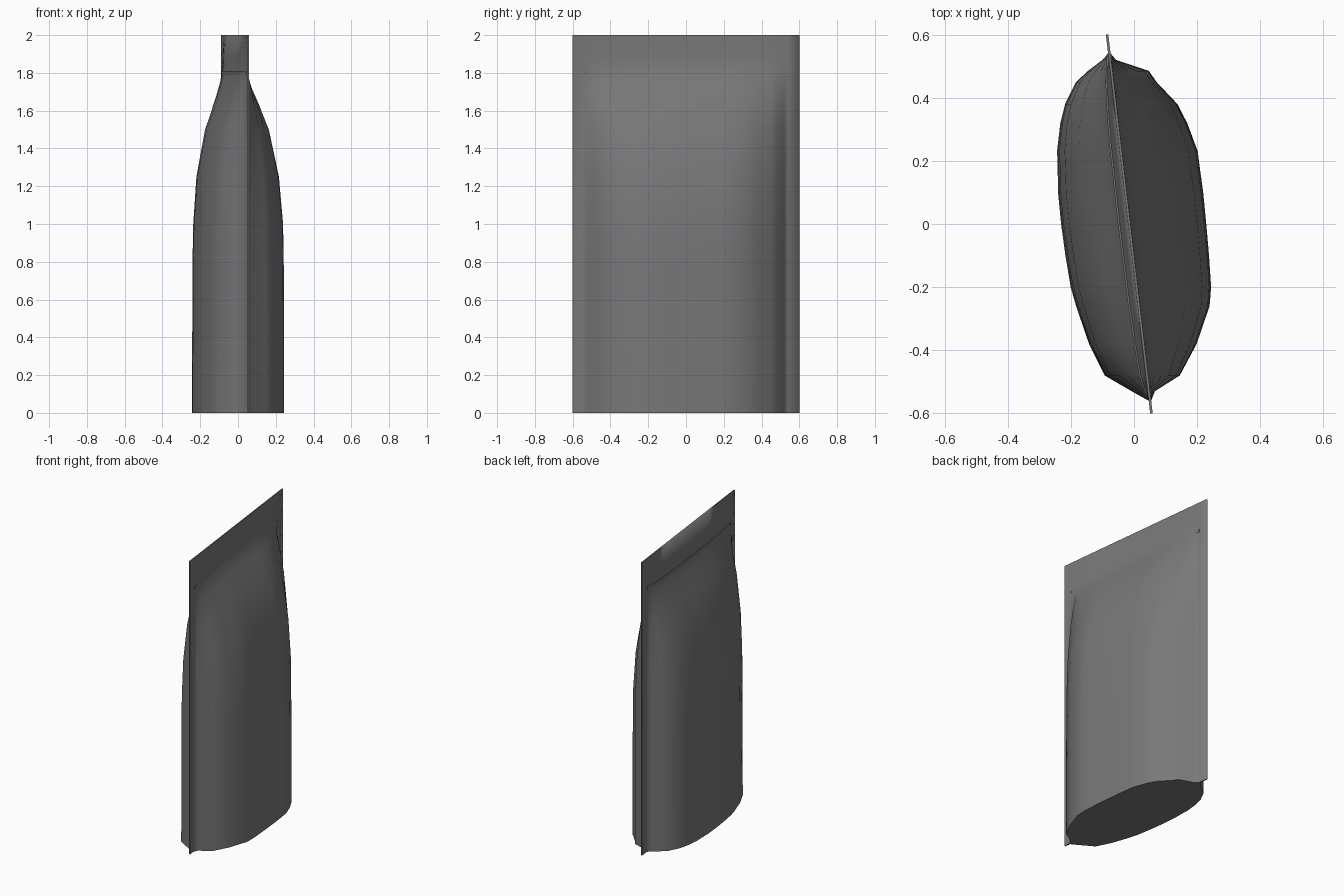
import bpy, bmesh

if "Cube" in bpy.data.objects:
    bpy.data.objects.remove(bpy.data.objects["Cube"])

# Midline of the slightly turned pouch, as seen from above
def mid(y):
    return -0.015 - 0.117 * y

# Filled cross-section: (y, right bulge, left bulge) measured from the midline
SECTION = [(-0.60, 0, 0), (-0.56, 0, 0), (-0.53, .015, .05), (-0.48, .10, .13),
           (-0.38, .165, .168), (-0.26, .22, .195), (-0.2, .232, .205), (-0.1, .237, .21),
           (0, .24, .212), (0.1, .242, .21), (0.2, .24, .20), (0.23, .24, .198),
           (0.32, .217, .177), (0.38, .193, .155), (0.45, .135, .112),
           (0.485, .115, .07), (0.52, .015, .02), (0.54, 0, 0), (0.60, 0, 0)]
# How full the right and left sides are at each height
FULL = [(0, 1, 1), (0.5, 1, .99), (0.8, .99, .985), (1.0, .975, .965), (1.25, .88, .88),
        (1.5, .65, .65), (1.63, .42, .42), (1.74, .2, .22), (1.8, .07, .13),
        (1.88, .02, .06), (2.0, 0, 0)]
FILM = 0.004

# Dark grey film
grey = bpy.data.materials.new("dark_film")
grey.diffuse_color = (0.19, 0.19, 0.195, 1)
grey.use_nodes = True
grey.node_tree.nodes["Principled BSDF"].inputs["Base Color"].default_value = grey.diffuse_color


def finish(bm, name):
    bmesh.ops.recalc_face_normals(bm, faces=bm.faces)
    me = bpy.data.meshes.new(name)
    bm.to_mesh(me)
    bm.free()
    me.materials.append(grey)
    ob = bpy.data.objects.new(name, me)
    bpy.context.collection.objects.link(ob)
    return ob


def bridge(bm, a, b):
    for i in range(len(a)):
        j = (i + 1) % len(a)
        bm.faces.new((a[i], a[j], b[j], b[i]))


# Pouch skin: lofted rings with sealed side fins, flat base and closed top
bm = bmesh.new()
rings = []
for z, sr, sl in FULL:
    right = [(mid(y) + r * sr + FILM, y, z) for y, r, l in SECTION]
    left = [(mid(y) - l * sl - FILM, y, z) for y, r, l in reversed(SECTION)]
    rings.append([bm.verts.new(p) for p in right + left])
for a, b in zip(rings, rings[1:]):
    bridge(bm, a, b)
n = len(rings[0])
for ring in (rings[0], rings[-1]):
    for i in range(len(SECTION) - 1):
        bm.faces.new((ring[i], ring[i + 1], ring[n - 2 - i], ring[n - 1 - i]))
pouch = finish(bm, "pouch")
bpy.context.view_layer.objects.active = pouch
pouch.select_set(True)
bpy.ops.object.shade_smooth_by_angle(angle=1.48)

# Zip strip: thin rib following the left face, ends just showing on the right
bm = bmesh.new()
stops = []
for y, r, l in [(-0.545, 0, 0)] + SECTION[2:-1]:
    x0 = mid(y) - l * .13 - 0.008
    x1 = mid(y) + (0.007 if y < -.525 or y > .51 else 0)
    stops.append([bm.verts.new(p) for p in
                  ((x0, y, 1.79), (x1, y, 1.79), (x1, y, 1.81), (x0, y, 1.81))])
for a, b in zip(stops, stops[1:]):
    bridge(bm, a, b)
bm.faces.new(stops[0])
bm.faces.new(stops[-1])
finish(bm, "zip_strip")
